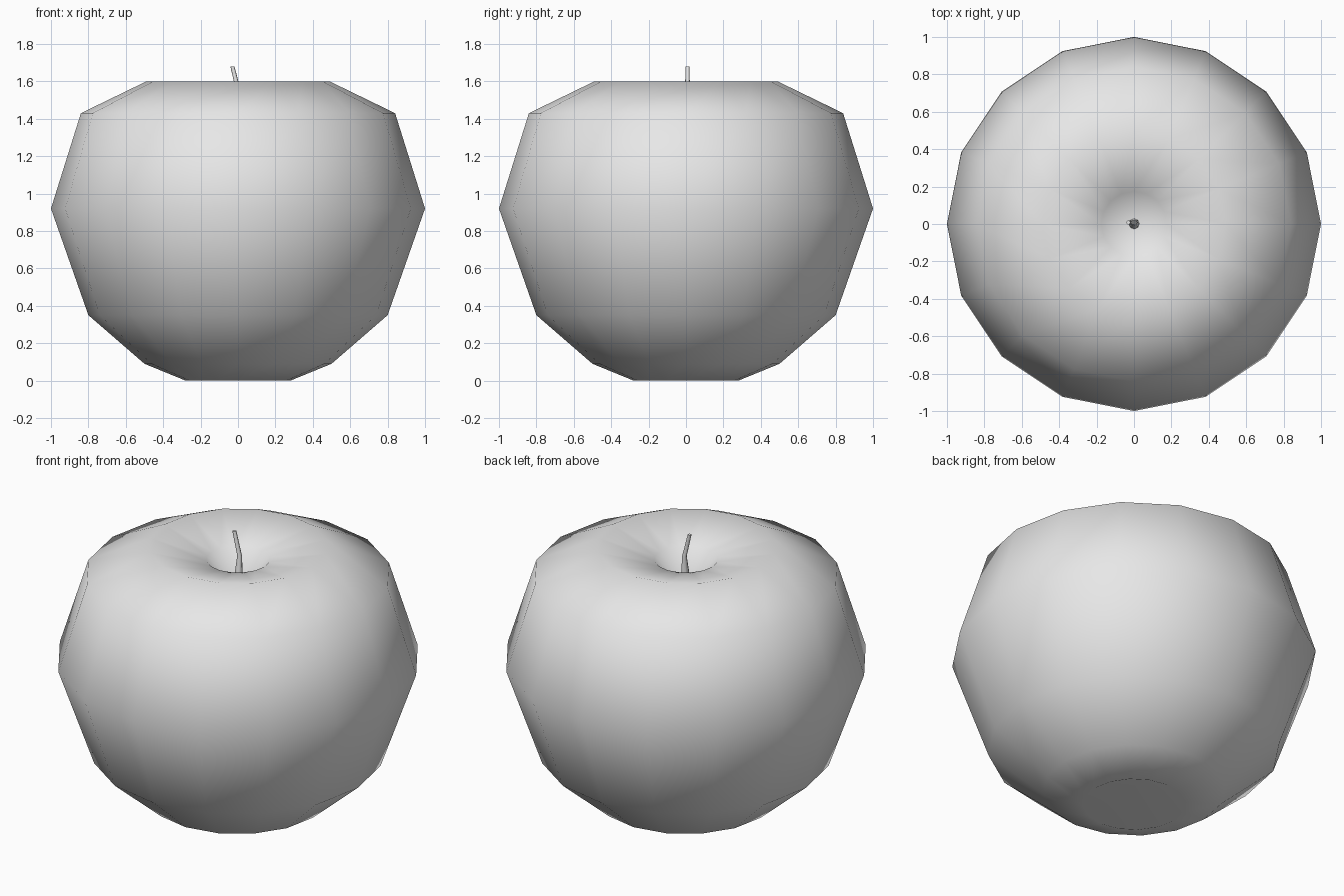
import bpy, bmesh, math

cube = bpy.data.objects.get("Cube")
if cube:
    bpy.data.objects.remove(cube, do_unlink=True)

# Single neutral colour
grey = bpy.data.materials.new("light_grey")
grey.use_nodes = True
grey.diffuse_color = (0.8, 0.8, 0.8, 1)
grey.node_tree.nodes["Principled BSDF"].inputs["Base Color"].default_value = (0.8, 0.8, 0.8, 1)


def loft(name, rings, sides):
    """Skin circular rings (x, y, z, radius); a zero radius makes a pole."""
    bm = bmesh.new()
    loops = []
    for x, y, z, r in rings:
        count = sides if r else 1
        loops.append([bm.verts.new((x + r * math.cos(math.tau * i / sides),
                                    y + r * math.sin(math.tau * i / sides), z))
                      for i in range(count)])
    for low, high in zip(loops, loops[1:]):
        for i in range(sides):
            j = (i + 1) % sides
            corners = [low[i % len(low)], low[j % len(low)],
                       high[j % len(high)], high[i % len(high)]]
            bm.faces.new(list(dict.fromkeys(corners)))
    for loop in (loops[0], loops[-1]):
        if len(loop) > 1:
            bm.faces.new(loop)
    bmesh.ops.recalc_face_normals(bm, faces=bm.faces)
    for face in bm.faces:
        face.smooth = len(face.verts) < 5
    mesh = bpy.data.meshes.new(name)
    bm.to_mesh(mesh)
    bm.free()
    mesh.materials.append(grey)
    obj = bpy.data.objects.new(name, mesh)
    bpy.context.collection.objects.link(obj)
    return obj


# Fruit body: revolved profile with a dimple at each pole
profile = [(0, 0.12), (0.28, 0), (0.5, 0.09), (0.8, 0.35), (1, 0.92),
           (0.84, 1.43), (0.49, 1.6), (0.175, 1.52), (0, 1.35)]
loft("fruit_body", [(0, 0, z, r) for r, z in profile], 16)

# Stem: tapered, bent toward the right
loft("stem", [(0, 0, 1.35, 0.03), (0.005, 0.008, 1.54, 0.013),
              (-0.03, 0.008, 1.68, 0.011)], 8)
